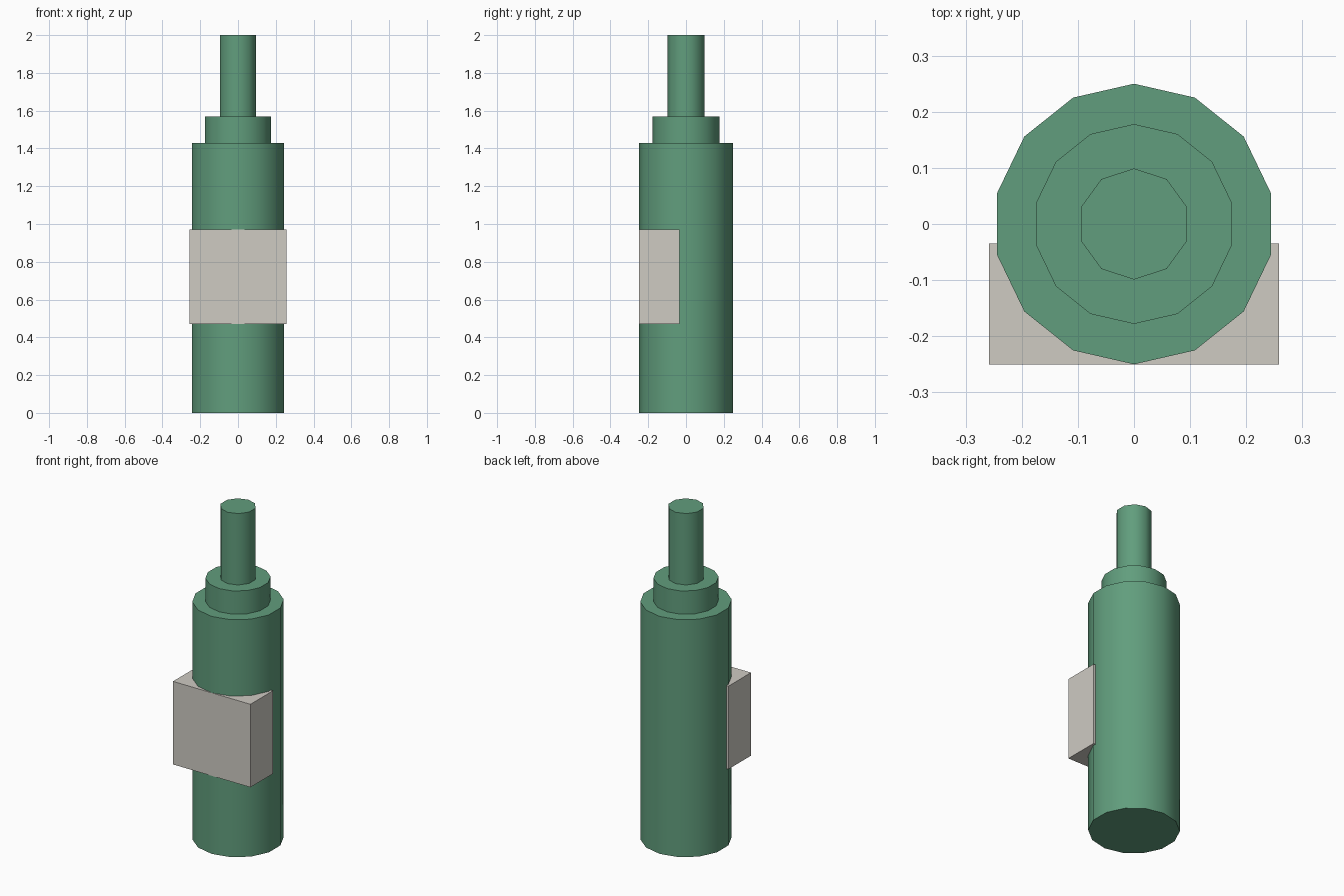
import bpy
import math

cube = bpy.data.objects.get("Cube")
if cube:
    bpy.data.objects.remove(cube, do_unlink=True)


def make_material(name, rgb):
    mat = bpy.data.materials.new(name)
    mat.use_nodes = True
    color = (*rgb, 1.0)
    mat.diffuse_color = color
    mat.node_tree.nodes["Principled BSDF"].inputs["Base Color"].default_value = color
    return mat


green = make_material("muted green", (0.12, 0.34, 0.205))
stone = make_material("warm light grey", (0.62, 0.595, 0.545))


def tier(name, sides, radius, bottom, top):
    """Upright prism with smooth sides and sharp rims."""
    bpy.ops.mesh.primitive_cylinder_add(
        vertices=sides, radius=radius, depth=top - bottom,
        location=(0, 0, (bottom + top) / 2))
    obj = bpy.context.object
    obj.name = name
    obj.data.materials.append(green)
    bpy.ops.object.shade_smooth_by_angle(angle=math.radians(40))
    return obj


# Stepped round body
tier("main_body", 14, 0.25, 0, 1.43)
tier("collar", 14, 0.178, 1.43, 1.57)
tier("top_rod", 10, 0.099, 1.57, 2)

# Block wrapped around the front
bpy.ops.mesh.primitive_cube_add(size=1, location=(0, -0.1425, 0.72))
block = bpy.context.object
block.name = "front_block"
block.scale = (0.516, 0.215, 0.5)
bpy.ops.object.transform_apply(location=False, rotation=False, scale=True)
block.data.materials.append(stone)
